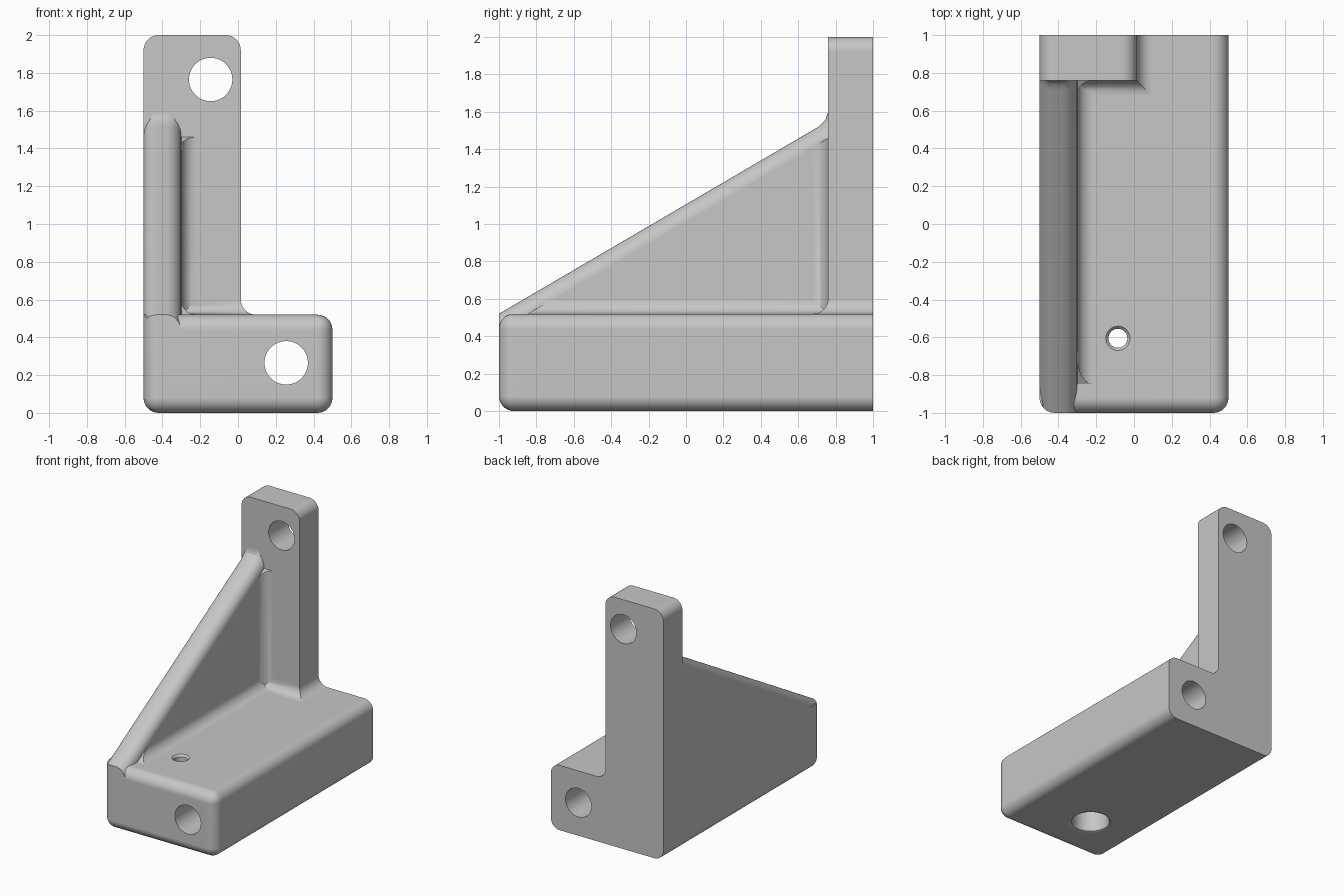
import bpy, bmesh, math
from mathutils import Vector

R = 0.08                                   # common rounding radius
TOP, FACE, SIDE, RIB = 0.52, 0.76, 0.015, -0.3
SLOPE = Vector((0, -1.03, 1.76)).normalized()

if "Cube" in bpy.data.objects:
    bpy.data.objects.remove(bpy.data.objects["Cube"])

grey = bpy.data.materials.new("plain_grey")
grey.use_nodes = True
grey.diffuse_color = (0.57, 0.57, 0.57, 1)
grey.node_tree.nodes["Principled BSDF"].inputs["Base Color"].default_value = grey.diffuse_color


def finish(name, bm):
    bmesh.ops.recalc_face_normals(bm, faces=bm.faces)
    mesh = bpy.data.meshes.new(name)
    bm.to_mesh(mesh)
    bm.free()
    mesh.materials.append(grey)
    ob = bpy.data.objects.new(name, mesh)
    bpy.context.collection.objects.link(ob)
    return ob


def prism(name, pts, axis, lo, hi, rounded=None, clip=None):
    """Extrude a 2D outline along an axis, then round or clip it."""
    place = {"x": lambda a, b, t: (t, a, b),
             "y": lambda a, b, t: (a, t, b),
             "z": lambda a, b, t: (a, b, t)}[axis]
    bm = bmesh.new()
    ends = [[bm.verts.new(place(a, b, t)) for a, b in pts] for t in (lo, hi)]
    for end in ends:
        bm.faces.new(end)
    n = len(pts)
    for i in range(n):
        j = (i + 1) % n
        bm.faces.new((ends[0][i], ends[0][j], ends[1][j], ends[1][i]))
    bmesh.ops.recalc_face_normals(bm, faces=bm.faces)
    if rounded:
        edges = [e for e in bm.edges if rounded(*[v.co for v in e.verts])]
        bmesh.ops.bevel(bm, geom=edges, offset=R, segments=8, profile=0.5,
                        affect='EDGES', clamp_overlap=False)
    if clip:
        cut = bmesh.ops.bisect_plane(bm, geom=bm.verts[:] + bm.edges[:] + bm.faces[:],
                                     plane_co=clip[0], plane_no=clip[1], clear_outer=True)
        rim = [g for g in cut["geom_cut"] if isinstance(g, bmesh.types.BMEdge)]
        bmesh.ops.edgeloop_fill(bm, edges=rim)
    return finish(name, bm)


def fillet(name, a, b, sa, sb, axis, lo, hi, clip=None):
    """Concave quarter-round strip in the corner (a, b), sunk into both walls."""
    s = 0.03
    pts = [(a - sa * s, b - sb * s), (a + sa * R, b - sb * s)]
    for i in range(9):
        t = math.pi / 2 * i / 8
        pts.append((a + sa * R * (1 - math.sin(t)), b + sb * R * (1 - math.cos(t))))
    pts.append((a - sa * s, b + sb * R))
    return prism(name, pts, axis, lo, hi, clip=clip)


def lathe(name, profile, location, rotation=(0, 0, 0)):
    """Turned cutter from (radius, height) points."""
    bm = bmesh.new()
    vs = [bm.verts.new((r, 0, z)) for r, z in profile]
    edges = [bm.edges.new(p) for p in zip(vs, vs[1:])]
    bmesh.ops.spin(bm, geom=vs + edges, cent=(0, 0, 0), axis=(0, 0, 1),
                   angle=math.tau, steps=48, use_merge=True)
    bmesh.ops.remove_doubles(bm, verts=bm.verts, dist=1e-5)
    ob = finish(name, bm)
    ob.location, ob.rotation_euler = location, rotation
    ob.hide_render = True
    return ob


def near(p, q, i, value):
    return abs(p[i] - value) < 1e-4 and abs(q[i] - value) < 1e-4


# Base block: every edge rounded except the back ones and the one under the rib
bracket = prism("bracket", [(-0.5, 0), (0.5, 0), (0.5, TOP), (-0.5, TOP)], "y", -1, 1,
                lambda p, q: not near(p, q, 1, 1)
                and not (near(p, q, 0, -0.5) and near(p, q, 2, TOP)))

# Upright plate with rounded top corners
upright = prism("upright", [(-0.5, 0.2), (SIDE, 0.2), (SIDE, 2), (-0.5, 2)], "y", FACE, 1,
                lambda p, q: near(p, q, 2, 2) and abs(p.y - q.y) > 0.1)

# Sloping rib with rounded top edges, sweeping up into the upright
rib = prism("rib", [(-1, 0.2), (0.95, 0.2), (0.95, 1.72), (0.8, 1.72), (FACE, 1.6),
                    (0.745, 1.556), (0.71, 1.521), (-1, TOP)], "x", -0.5, RIB,
            lambda p, q: abs(p.x - q.x) < 1e-4 and (
                (min(p.z, q.z) > 0.5 and p.y + q.y < 1.8)
                or (near(p, q, 1, -1) and p.x < -0.4)))

# Concave fillets between the three bodies
under_slope = (Vector((0, -1, TOP - 0.09)), SLOPE)
corner = Vector((SIDE, FACE, 0))
mitre = Vector((1, 1, 0)).normalized()
parts = [
    upright, rib,
    fillet("rib_base_fillet", RIB, TOP, 1, 1, "y", -0.97, 0.9, under_slope),
    fillet("rib_upright_fillet", RIB, FACE, 1, -1, "z", 0.4, 1.6, under_slope),
    fillet("upright_front_fillet", FACE, TOP, -1, 1, "x", -0.4, SIDE + R, (corner, mitre)),
    fillet("upright_side_fillet", SIDE, TOP, 1, 1, "y", FACE - R, 1, (corner, -mitre)),
]

# Bolt holes and the counterbored vertical hole
rod = [(0, -1.2), (0.115, -1.2), (0.115, 1.2), (0, 1.2)]
flat = (math.pi / 2, 0, 0)
cutters = [
    lathe("base_hole", rod, (0.255, 0, 0.265), flat),
    lathe("upright_hole", rod, (-0.145, 1, 1.765), flat),
    lathe("counterbore", [(0, -0.1), (0.165, -0.1), (0.165, 0), (0.143, 0.01), (0.135, 0.03),
                          (0.135, 0.3), (0.05, 0.3), (0.05, 0.505), (0.065, 0.521),
                          (0.065, 0.6), (0, 0.6)], (-0.085, -0.605, 0)),
]

# Merge the bodies, then drill
bpy.context.view_layer.objects.active = bracket
for ob in bpy.context.selected_objects:
    ob.select_set(False)
bracket.select_set(True)
for group, mode in ((parts, 'UNION'), (cutters, 'DIFFERENCE')):
    for ob in group:
        mod = bracket.modifiers.new(ob.name, 'BOOLEAN')
        mod.operation, mod.solver, mod.object = mode, 'EXACT', ob
        bpy.ops.object.modifier_apply(modifier=mod.name)
        bpy.data.objects.remove(ob)

# Smooth rounds, crisp corners, flat faces kept flat
bpy.ops.object.shade_smooth_by_angle(angle=math.radians(25))
weighted = bracket.modifiers.new("weighted_normals", 'WEIGHTED_NORMAL')
weighted.keep_sharp = True
